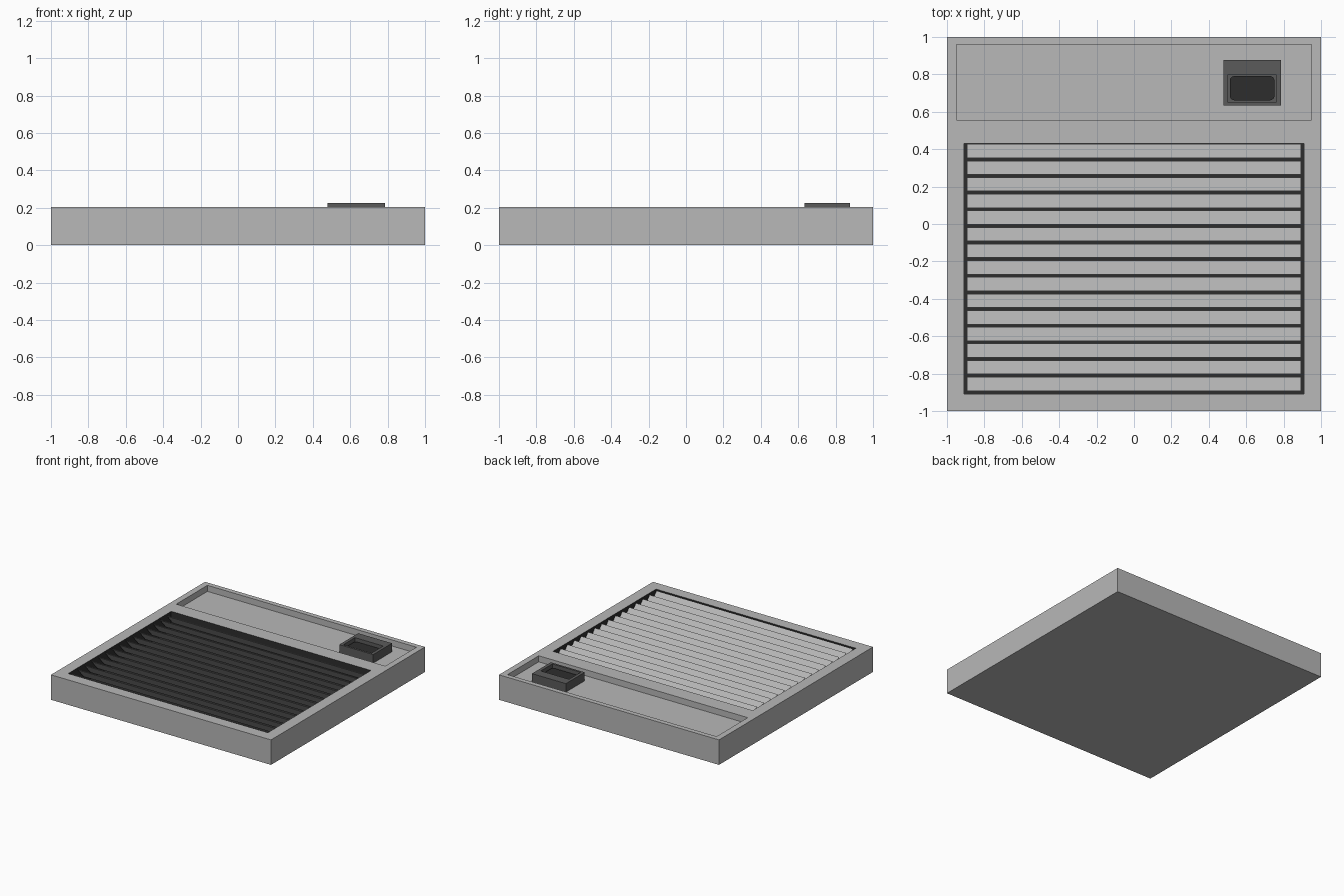
import bpy, bmesh, math

if "Cube" in bpy.data.objects:
    bpy.data.objects.remove(bpy.data.objects["Cube"])


def material(name, r, g, b):
    m = bpy.data.materials.new(name)
    m.diffuse_color = (r, g, b, 1)
    m.use_nodes = True
    m.node_tree.nodes["Principled BSDF"].inputs["Base Color"].default_value = m.diffuse_color
    return m


GREY = material("light_grey", 0.48, 0.48, 0.48)
DARK = material("dark_grey", 0.105, 0.105, 0.105)
BLACK = material("black", 0.027, 0.027, 0.027)


def link(name, bm, *mats):
    bmesh.ops.recalc_face_normals(bm, faces=bm.faces)
    me = bpy.data.meshes.new(name)
    bm.to_mesh(me)
    bm.free()
    for m in mats:
        me.materials.append(m)
    ob = bpy.data.objects.new(name, me)
    bpy.context.collection.objects.link(ob)
    return ob


def box(name, x0, x1, y0, y1, z0, z1, *mats):
    bm = bmesh.new()
    bmesh.ops.create_cube(bm, size=1)
    for v in bm.verts:
        v.co.x = x1 if v.co.x > 0 else x0
        v.co.y = y1 if v.co.y > 0 else y0
        v.co.z = z1 if v.co.z > 0 else z0
    return link(name, bm, *mats)


def cut(ob, *bounds):
    """Cut a box-shaped pocket out of an object."""
    cutter = box("cutter", *bounds)
    cutter.hide_render = True
    mod = ob.modifiers.new("pocket", "BOOLEAN")
    mod.operation = "DIFFERENCE"
    mod.solver = "EXACT"
    mod.object = cutter
    bpy.context.view_layer.objects.active = ob
    bpy.ops.object.modifier_apply(modifier=mod.name)
    bpy.data.objects.remove(cutter)


TOP = 0.205
TRAY = 0.155

# Housing with a louvre opening and a shallow control tray
housing = box("housing", -1, 1, -1, 1, 0, TOP, GREY, BLACK)
cut(housing, -0.908, 0.908, -0.908, 0.43, 0.05, 0.4)
cut(housing, -0.95, 0.95, 0.555, 0.96, TRAY, 0.4)
for p in housing.data.polygons:
    c = p.center
    inside = abs(c.x) < 0.93 and -0.93 < c.y < 0.45 and 0.02 < c.z < TOP - 0.01
    p.material_index = 1 if inside else 0

# Tilted louvre slats, high edge towards the front
bm = bmesh.new()
PITCH, WIDTH, DROP, THICK = 0.0889, 0.074, 0.083, 0.004
for i in range(15):
    low = 0.427 - i * PITCH
    high = low - WIDTH
    z = TOP - 0.003
    profile = [(high, z), (low, z - DROP), (low, z - DROP - THICK), (high, z - THICK)]
    ends = [[bm.verts.new((x, y, h)) for y, h in profile] for x in (-0.893, 0.893)]
    bm.faces.new(ends[0])
    bm.faces.new(ends[1])
    for k in range(4):
        n = (k + 1) % 4
        bm.faces.new((ends[0][k], ends[0][n], ends[1][n], ends[1][k]))
link("louvre_slats", bm, GREY)

# Switch housing with a pocket
switch = box("switch_housing", 0.478, 0.786, 0.633, 0.877, TRAY, 0.225, DARK)
cut(switch, 0.503, 0.76, 0.65, 0.8, 0.19, 0.4)

# Rounded switch button in the pocket
button = box("switch_button", 0.512, 0.751, 0.661, 0.791, 0.189, 0.2, BLACK)
bm = bmesh.new()
bm.from_mesh(button.data)
corners = [e for e in bm.edges if abs(e.verts[0].co.z - e.verts[1].co.z) > 0.005]
bmesh.ops.bevel(bm, geom=corners, offset=0.025, segments=4, profile=0.5, affect="EDGES")
bm.to_mesh(button.data)
bm.free()
